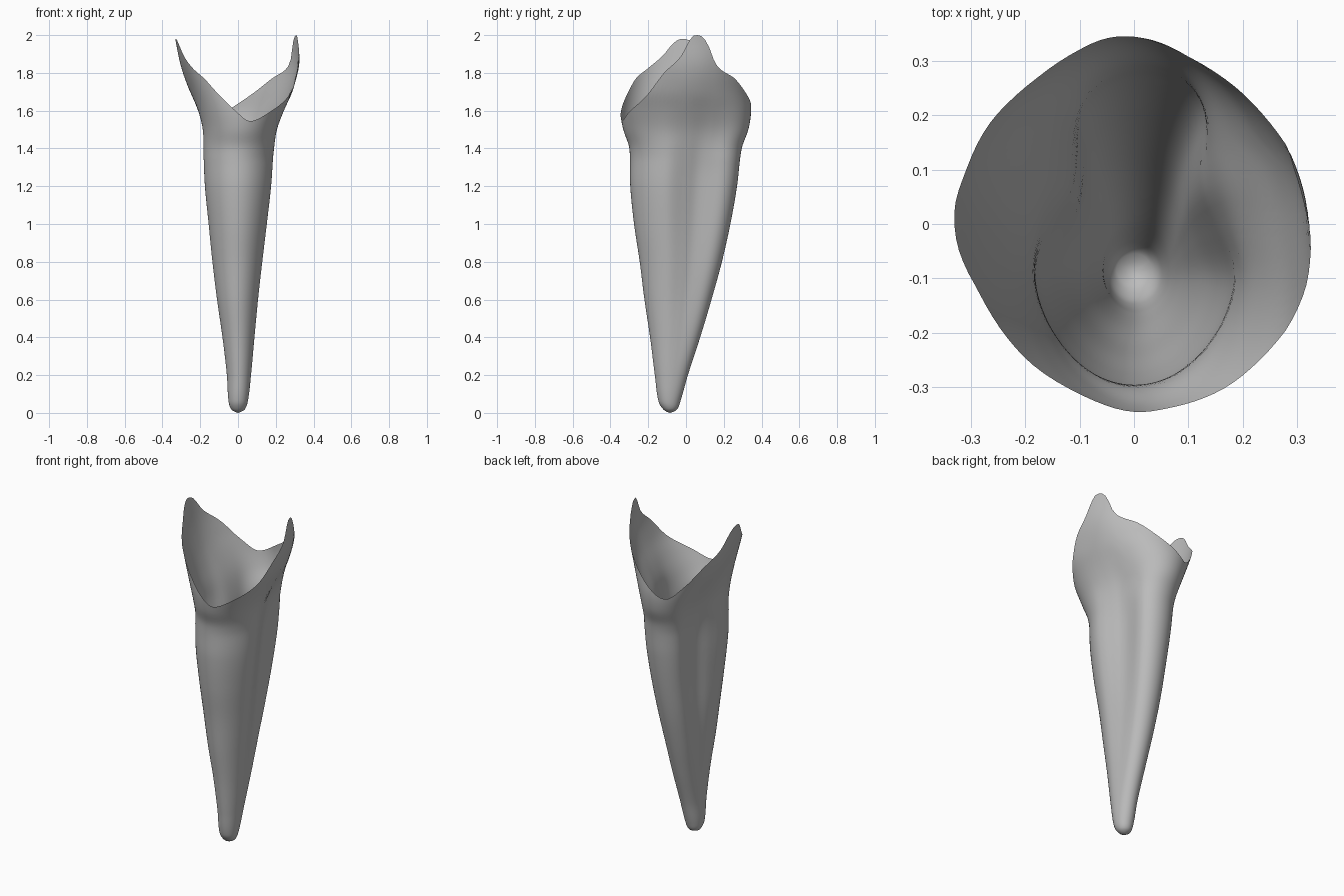
import bpy
import bmesh
import math

SEGMENTS = 96
ROWS = 90

# Root and crown outline: height, left x, right x, front y, back y
OUTLINE = [
    (0, -.004, .004, -.09, -.08),
    (.015, -.033, .033, -.117, -.05),
    (.06, -.05, .052, -.145, -.03),
    (.2, -.06, .07, -.165, .01),
    (.4, -.085, .09, -.19, .075),
    (.6, -.115, .11, -.22, .135),
    (.8, -.14, .133, -.245, .19),
    (1, -.16, .157, -.275, .235),
    (1.2, -.18, .18, -.295, .27),
    (1.4, -.19, .195, -.3, .295),
    (1.5, -.197, .207, -.332, .33),
    (1.6, -.22, .24, -.35, .345),
    (1.7, -.25, .28, -.35, .34),
    (1.85, -.298, .318, -.34, .335),
    (2, -.335, .32, -.34, .33),
]

# Rim height by angle in degrees, counted from the model's left
RIM = [
    (-18, 1.81), (-5, 1.88), (1, 1.94), (6, 1.99), (11, 2), (16, 1.99), (21, 1.95),
    (29, 1.84), (50, 1.77), (67, 1.7), (85, 1.64), (101, 1.6), (114, 1.6),
    (128, 1.67), (144, 1.78), (162, 1.87), (173, 1.96), (184, 1.98), (192, 1.95),
    (201, 1.89), (217, 1.82), (230, 1.77), (242, 1.69), (258, 1.605),
    (278, 1.545), (303, 1.6), (324, 1.68), (342, 1.81), (355, 1.88),
]

# Width of the two-lobed root section, from front (-1) to back (1)
LOBES = [(-1, 1.1), (-.35, 1.04), (0, .8), (.25, .63), (.5, .68), (.8, .92), (1, 1.05)]

# How strongly the side grooves show, by height
GROOVE = [(0, 0), (.2, .1), (.4, .3), (.7, .6), (1, .85), (1.25, .9), (1.4, .7), (1.7, 0), (2, 0)]


def smooth_lookup(table, value, column=1):
    """Smooth curve through the rows of a table."""
    last = len(table) - 1
    value = min(max(value, table[0][0]), table[last][0])
    i = 0
    while i < last - 1 and table[i + 1][0] < value:
        i += 1

    def slope(k):
        a, b = table[max(k - 1, 0)], table[min(k + 1, last)]
        return (b[column] - a[column]) / (b[0] - a[0])

    p, q = table[i], table[i + 1]
    span = q[0] - p[0]
    t = (value - p[0]) / span
    ease = t * t * (3 - 2 * t)
    return (p[column] + (q[column] - p[column]) * ease
            + span * t * (1 - t) * ((1 - t) * slope(i) - t * slope(i + 1)))


def surface_point(angle, height):
    """Point on the shell at a given direction and height."""
    left, right, front, back = (smooth_lookup(OUTLINE, height, c) for c in range(1, 5))
    c, s = math.cos(angle), math.sin(angle)
    groove = smooth_lookup(GROOVE, height)
    flare = min(max((height - 1.35) / .35, 0), 1)
    # The crown is fuller at the front than at the back
    crown = 1 + flare * s * s * (.35 if s < 0 else .1)
    width = crown + (smooth_lookup(LOBES, s) - crown) * groove
    # The back lobe sits slightly to one side, and the crown is skewed
    shift = .02 * groove * max(s, 0) - .04 * flare * s
    x = (left + right) / 2 + (right - left) / 2 * width * c + shift
    y = (front + back) / 2 + (back - front) / 2 * s
    return x, y, height


def make_material(name, colour):
    material = bpy.data.materials.new(name)
    material.use_nodes = True
    material.diffuse_color = colour
    shader = next(n for n in material.node_tree.nodes if n.type == 'BSDF_PRINCIPLED')
    shader.inputs['Base Color'].default_value = colour
    return material


cube = bpy.data.objects.get("Cube")
if cube:
    bpy.data.objects.remove(cube, do_unlink=True)

# Open shell: rings rise from the rounded tip to the wavy rim
bm = bmesh.new()
rings = []
for row in range(1, ROWS + 1):
    fraction = (row / ROWS) ** 1.3
    ring = []
    for k in range(SEGMENTS):
        degrees = 360 * k / SEGMENTS
        rim = smooth_lookup(RIM, degrees if degrees < 342 else degrees - 360)
        ring.append(bm.verts.new(surface_point(math.radians(degrees), fraction * rim)))
    rings.append(ring)

tip = bm.verts.new((0, -.085, 0))
for k in range(SEGMENTS):
    n = (k + 1) % SEGMENTS
    bm.faces.new((tip, rings[0][n], rings[0][k]))
    for low, high in zip(rings, rings[1:]):
        bm.faces.new((low[k], low[n], high[n], high[k]))

mesh = bpy.data.meshes.new("tooth_shell")
bm.to_mesh(mesh)
bm.free()
mesh.materials.append(make_material("plain grey", (.5, .5, .5, 1)))
mesh.polygons.foreach_set("use_smooth", [True] * len(mesh.polygons))
shell = bpy.data.objects.new("tooth_shell", mesh)
bpy.context.collection.objects.link(shell)
